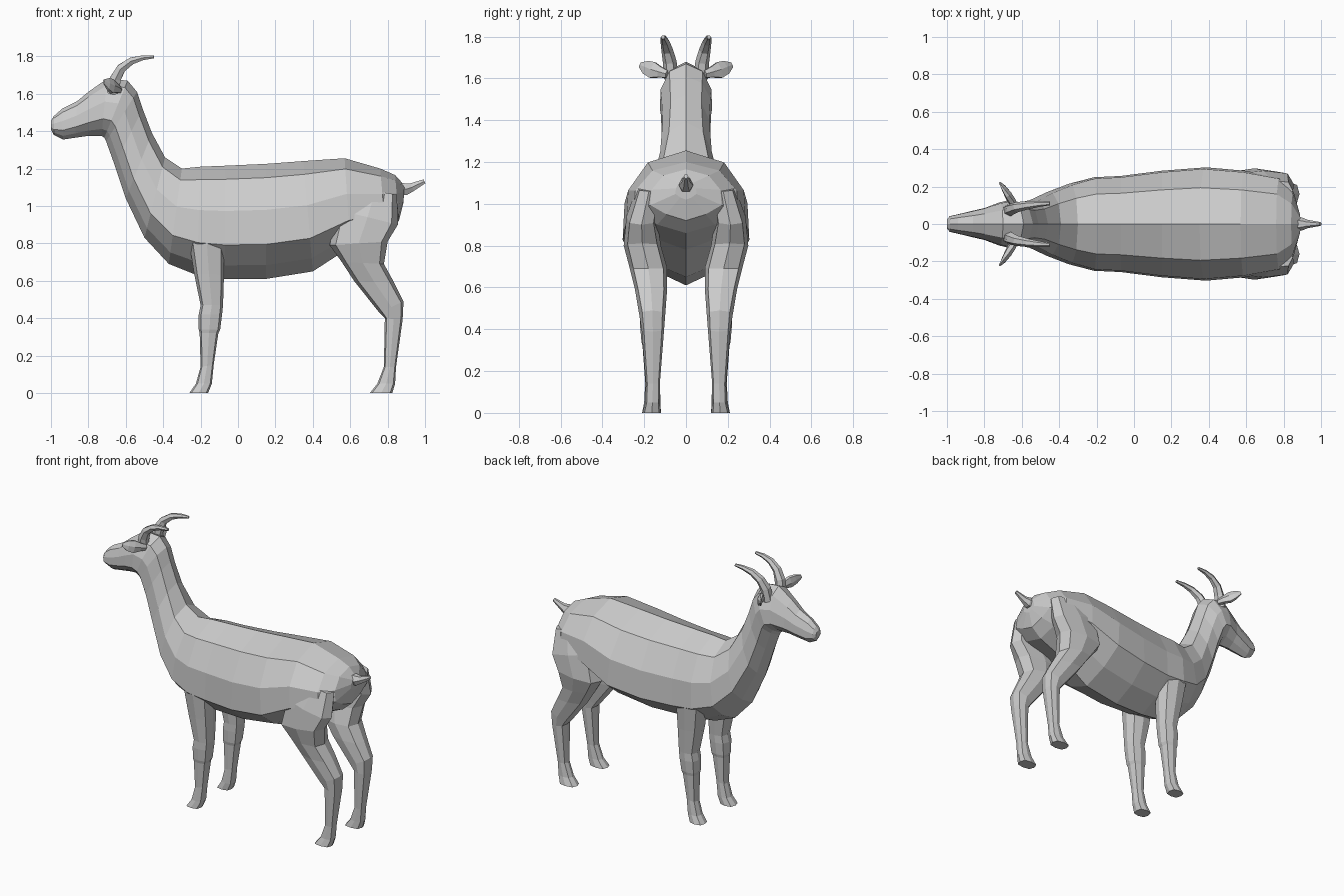
import bpy, bmesh
from math import sin, cos, pi
from mathutils import Vector


def loft(name, rings, mirror=False):
    """Skin a list of equal-length point rings, cap both ends."""
    bm = bmesh.new()
    rows = [[bm.verts.new(p) for p in ring] for ring in rings]
    n = len(rows[0])
    for a, b in zip(rows, rows[1:]):
        for i in range(n):
            j = (i + 1) % n
            bm.faces.new((a[i], a[j], b[j], b[i]))
    bm.faces.new(rows[0])
    bm.faces.new(rows[-1])
    bmesh.ops.recalc_face_normals(bm, faces=bm.faces)
    me = bpy.data.meshes.new(name)
    bm.to_mesh(me)
    bm.free()
    ob = bpy.data.objects.new(name, me)
    bpy.context.collection.objects.link(ob)
    if mirror:
        mod = ob.modifiers.new("mirror", 'MIRROR')
        mod.use_axis = (False, True, False)
        mod.use_mirror_merge = False
    return ob


# Body, neck and head: sections given by spine point, belly point and half width
def body_ring(tx, tz, bx, bz, w):
    half = [(0, 0), (.12, .64), (.4, .97), (.7, 1), (.88, .55), (1, 0)]
    outline = half + [(t, -k) for t, k in half[-2:0:-1]]
    return [(tx + (bx - tx) * t, w * k, tz + (bz - tz) * t) for t, k in outline]


torso = [
    (.89, 1.11, .885, 1.02, .05), (.84, 1.165, .86, .92, .17),
    (.76, 1.20, .79, .86, .25), (.57, 1.255, .60, .78, .285),
    (.35, 1.24, .40, .65, .303), (.15, 1.225, .15, .61, .285),
    (-.07, 1.215, -.07, .61, .257), (-.20, 1.21, -.22, .63, .25),
    (-.30, 1.20, -.37, .69, .215),
]
neck = [
    (-.39, 1.26, -.50, .83, .17), (-.46, 1.39, -.60, 1.04, .127),
    (-.51, 1.52, -.66, 1.22, .115),
]
head = [
    (-.54, 1.61, -.705, 1.345, .12), (-.59, 1.67, -.715, 1.365, .125),
    (-.70, 1.68, -.73, 1.375, .115), (-.80, 1.61, -.80, 1.375, .085),
    (-.86, 1.56, -.87, 1.365, .07), (-.94, 1.52, -.935, 1.355, .053),
    (-.985, 1.48, -.985, 1.38, .042), (-1.0, 1.455, -1.0, 1.41, .025),
]
loft("body_neck_head", [body_ring(*s) for s in torso + neck + head])


# Legs: sections given by front point, back point, inner and outer y
def leg_ring(fx, fz, bx, bz, yi, yo):
    pts = []
    for i in range(8):
        k = 1.0 if i % 2 == 0 else 1.12
        u, v = cos(i * pi / 4) * k, sin(i * pi / 4) * k
        t = (1 - u) / 2
        pts.append((fx + (bx - fx) * t, (yi + yo) / 2 + (yo - yi) / 2 * v,
                    fz + (bz - fz) * t))
    return pts


front_leg = [
    (-.26, 0, -.16, 0, .12, .21), (-.225, .05, -.14, .05, .122, .2),
    (-.20, .14, -.13, .15, .125, .195), (-.205, .32, -.105, .32, .115, .208),
    (-.21, .34, -.095, .34, .11, .213), (-.21, .42, -.085, .42, .105, .22),
    (-.20, .47, -.08, .47, .105, .22), (-.235, .64, -.075, .63, .09, .235),
    (-.26, .80, -.072, .79, .09, .252), (-.24, .95, -.09, .95, .12, .245),
]
hind_leg = [
    (.705, 0, .825, 0, .12, .208), (.745, .05, .84, .05, .125, .195),
    (.78, .14, .845, .14, .125, .192), (.785, .40, .88, .39, .105, .212),
    (.755, .43, .885, .49, .10, .222), (.62, .60, .835, .59, .09, .245),
    (.555, .70, .78, .69, .09, .27), (.49, .79, .80, .81, .12, .298),
    (.53, .98, .855, .90, .14, .285), (.62, 1.10, .85, 1.06, .12, .235),
]
loft("front_leg", [leg_ring(*s) for s in front_leg], mirror=True)
loft("hind_leg", [leg_ring(*s) for s in hind_leg], mirror=True)


# Tapered tubes along a path: stations are (x, y, z, side radius, up radius)
def tube_rings(stations, n=6):
    pts = [Vector(s[:3]) for s in stations]
    rings = []
    for i, s in enumerate(stations):
        d = (pts[min(i + 1, len(pts) - 1)] - pts[max(i - 1, 0)]).normalized()
        ref = Vector((0, 1, 0)) if abs(d.y) < .7 else Vector((1, 0, 0))
        side = (ref - d * ref.dot(d)).normalized()
        up = d.cross(side)
        rings.append([pts[i] + side * s[3] * cos(2 * pi * k / n)
                      + up * s[4] * sin(2 * pi * k / n) for k in range(n)])
    return rings


# Horns, ears and tail
horn = [
    (-.67, .07, 1.60, .036, .036), (-.655, .078, 1.68, .033, .034),
    (-.625, .09, 1.735, .028, .028), (-.57, .10, 1.775, .022, .022),
    (-.51, .107, 1.792, .016, .015), (-.45, .11, 1.797, .01, .009),
]
ear = [
    (-.635, .09, 1.62, .018, .02), (-.655, .125, 1.63, .022, .03),
    (-.675, .16, 1.64, .02, .045), (-.695, .19, 1.652, .014, .038),
    (-.718, .22, 1.665, .004, .014),
]
tail = [
    (.84, 0, 1.09, .04, .04), (.90, 0, 1.09, .034, .036),
    (.93, 0, 1.10, .022, .026), (.997, 0, 1.132, .01, .013),
]
loft("horn", tube_rings(horn), mirror=True)
loft("ear", tube_rings(ear), mirror=True)
loft("tail", tube_rings(tail))
